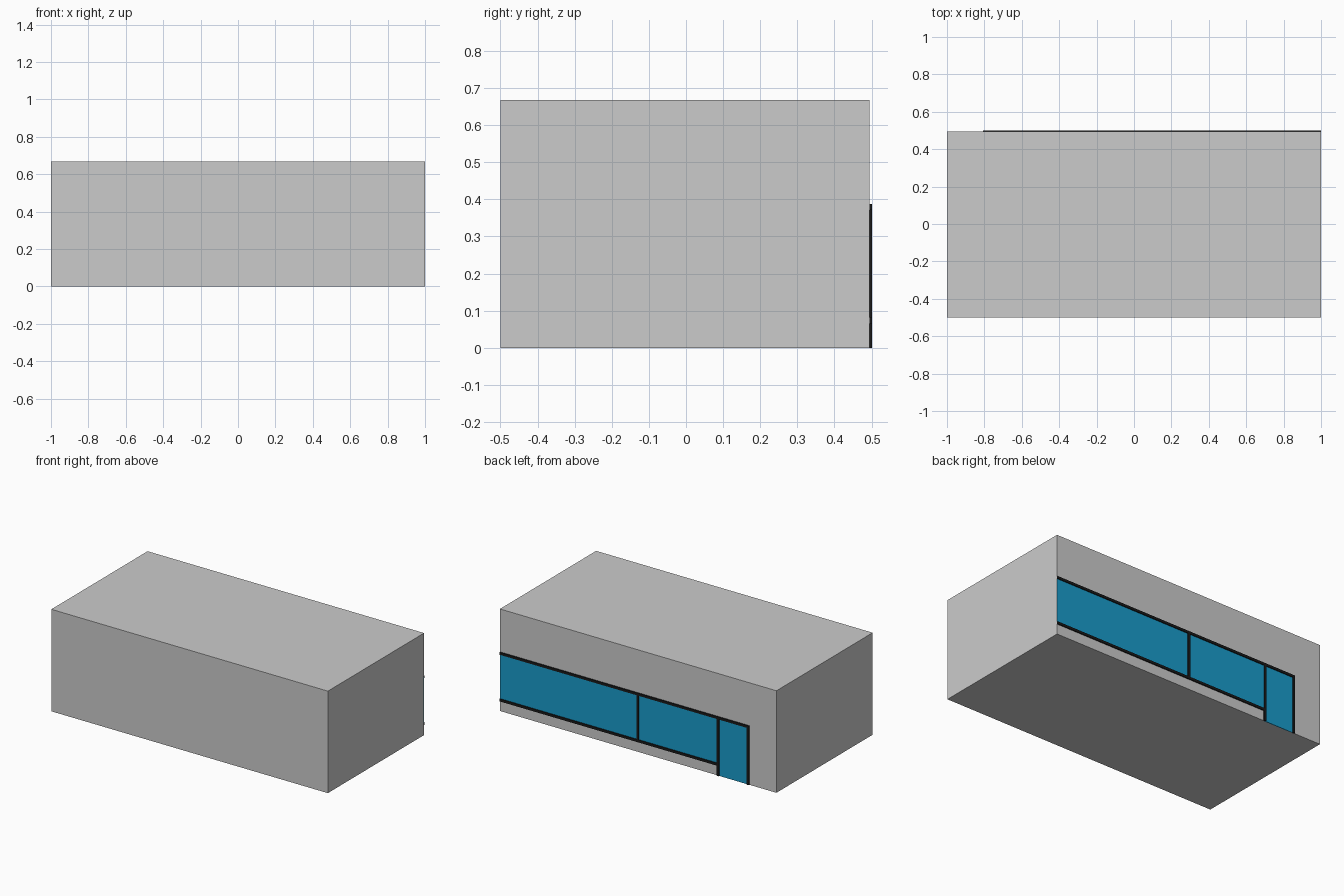
import bpy

if "Cube" in bpy.data.objects:
    bpy.data.objects.remove(bpy.data.objects["Cube"])

BACK = 0.494   # rear wall plane
FRONT = -0.5
HEIGHT = 0.667
T = 0.016      # frame bar width


def material(name, color):
    m = bpy.data.materials.new(name)
    m.diffuse_color = color
    m.use_nodes = True
    m.node_tree.nodes["Principled BSDF"].inputs["Base Color"].default_value = m.diffuse_color
    return m


def box(name, x, y, z, mat=None):
    """Box from (min, max) ranges on each axis."""
    bpy.ops.mesh.primitive_cube_add(
        size=1, location=[(a + b) / 2 for a, b in (x, y, z)])
    ob = bpy.context.object
    ob.name = name
    ob.scale = [b - a for a, b in (x, y, z)]
    bpy.ops.object.transform_apply(location=False, rotation=False, scale=True)
    if mat:
        ob.data.materials.append(mat)
    return ob


black = material("frame_black", (0.01, 0.01, 0.01, 1))
blue = material("glass_blue", (0.01, 0.33, 0.6, 1))

# Main building block
box("building", (-1, 1), (FRONT, BACK), (0, HEIGHT))

# Glazing, just proud of the rear wall
glass_y = (BACK - 0.004, BACK + 0.001)
top, sill = 0.387, 0.066
door_outer, door_inner = -0.806, -0.588
box("door_glass", (door_outer + T / 2, door_inner + T / 2), glass_y, (0, top - T / 2), blue)
box("window_glass", (door_inner + T / 2, 1), glass_y, (sill + T / 2, top - T / 2), blue)

# Raised dark frame bars
bar_y = (BACK - 0.004, 0.501)
box("frame_top", (door_outer, 1), bar_y, (top - T, top), black)
box("frame_sill", (door_inner + T, 1), bar_y, (sill, sill + T), black)
for name, x, z0 in (("door_jamb_outer", door_outer, 0),
                    ("door_jamb_inner", door_inner, 0),
                    ("window_mullion", -T / 2, sill + T)):
    box(name, (x, x + T), bar_y, (z0, top - T), black)
